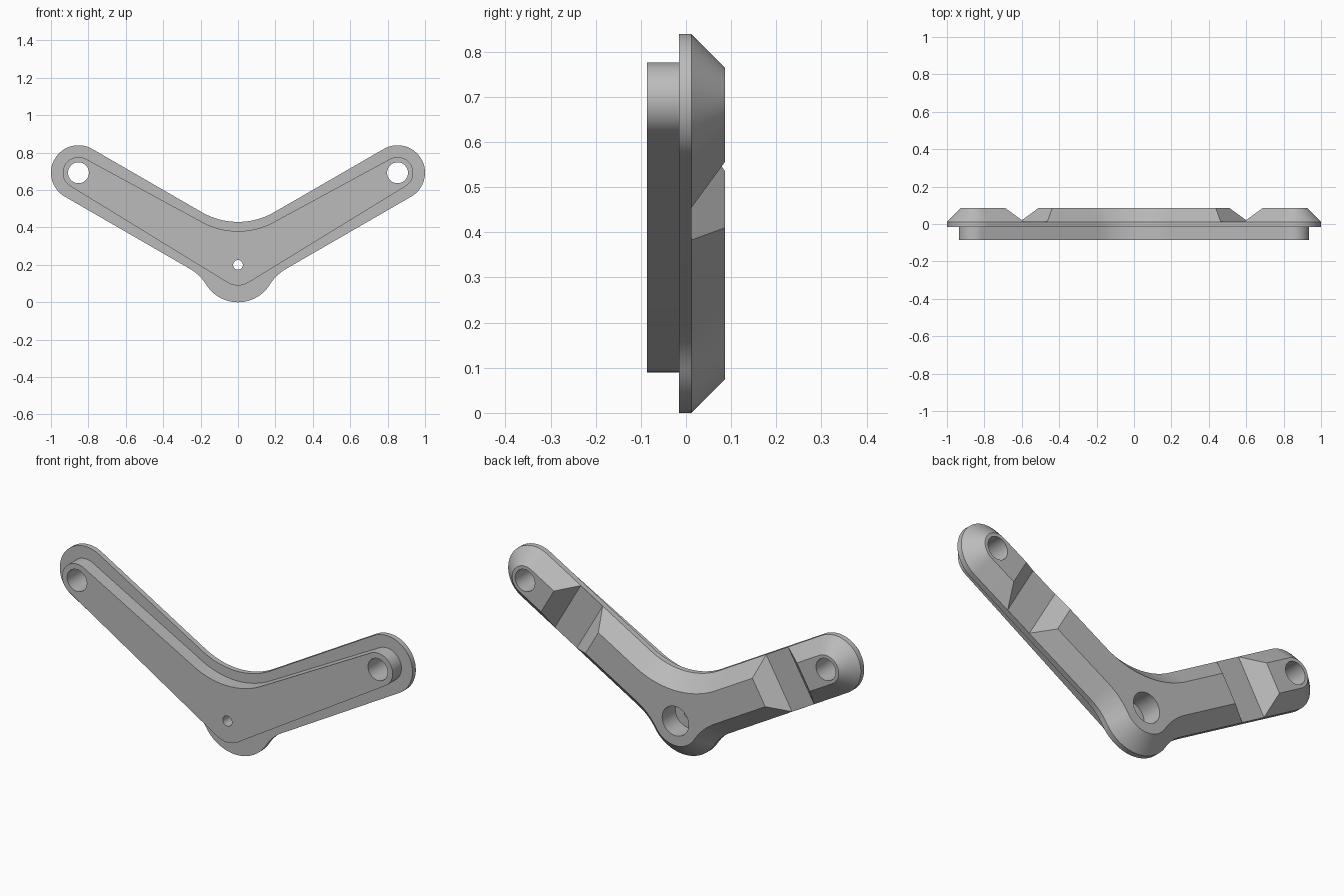
import bpy, bmesh
from math import sin, cos, radians, degrees, asin, atan2, sqrt

old = bpy.data.objects.get("Cube")
if old:
    bpy.data.objects.remove(old)

# Main dimensions
HUB_Z = 0.2
ARM = 0.985
TILT = radians(30)
TIP = (ARM * cos(TILT), HUB_Z + ARM * sin(TILT))
FRONT, PLATE_FRONT, RIM, BACK = -0.086, -0.015, 0.012, 0.086

grey = bpy.data.materials.new("plain grey")
grey.use_nodes = True
colour = (0.5, 0.5, 0.5, 1)
grey.diffuse_color = colour
grey.node_tree.nodes["Principled BSDF"].inputs["Base Color"].default_value = colour


def arc(centre, r, a0, a1, n):
    """Points (x, z) along an arc, angles in degrees."""
    angles = [radians(a0 + (a1 - a0) * i / n) for i in range(n + 1)]
    return [(centre[0] + r * cos(a), centre[1] + r * sin(a)) for a in angles]


def mirrored(half):
    """Close a right-hand half outline across x = 0."""
    return half + [(-x, z) for x, z in reversed(half[1:-1])]


def plate_outline(inset):
    w, hub, fillet, crook = 0.147, 0.2, 0.25, 0.388
    along = sqrt((hub + fillet) ** 2 - (w + fillet) ** 2)
    beta = TILT - atan2(w + fillet, along)
    centre = ((hub + fillet) * cos(beta), HUB_Z + (hub + fillet) * sin(beta))
    b = degrees(beta)
    half = arc((0, HUB_Z), hub - inset, -90, b, 16)
    half += arc(centre, fillet + inset, b + 180, 120, 8)[1:]
    half += arc(TIP, w - inset, -60, 120, 32)
    half += arc((0, HUB_Z + (w + crook) / cos(TILT)), crook + inset, -60, -90, 12)
    return mirrored(half)


def rib_outline():
    hub, tip, crook = 0.11, 0.084, 0.4
    taper = degrees(asin((hub - tip) / ARM))
    slope = radians(30 - taper)
    half = arc((0, HUB_Z), hub, -90, -60 + taper, 8)
    half += arc(TIP, tip, -60 + taper, 120 - taper, 32)
    half += arc((0, HUB_Z + (hub + crook) / cos(slope)), crook, -60 - taper, -90, 12)
    return mirrored(half)


def loft(name, rings):
    """Solid through rings of equal point count, capped at both ends."""
    bm = bmesh.new()
    loops = [[bm.verts.new(p) for p in ring] for ring in rings]
    n = len(loops[0])
    for a, b in zip(loops, loops[1:]):
        for i in range(n):
            j = (i + 1) % n
            bm.faces.new((a[i], a[j], b[j], b[i]))
    bm.faces.new(loops[0])
    bm.faces.new(loops[-1])
    bmesh.ops.recalc_face_normals(bm, faces=bm.faces)
    mesh = bpy.data.meshes.new(name)
    bm.to_mesh(mesh)
    bm.free()
    mesh.materials.append(grey)
    obj = bpy.data.objects.new(name, mesh)
    bpy.context.collection.objects.link(obj)
    return obj


def at_depth(outline, y):
    return [(x, y, z) for x, z in outline]


def bore(name, centre, r, y0, y1):
    circle = arc(centre, r, 0, 360, 40)[:-1]
    return loft(name, [at_depth(circle, y0), at_depth(circle, y1)])


def combine(target, tool, operation):
    tool.hide_render = True
    mod = target.modifiers.new(tool.name, "BOOLEAN")
    mod.operation = operation
    mod.solver = "EXACT"
    mod.object = tool
    bpy.ops.object.select_all(action="DESELECT")
    bpy.context.view_layer.objects.active = target
    target.select_set(True)
    bpy.ops.object.modifier_apply(modifier=mod.name)
    bpy.data.objects.remove(tool)


# Plate with a bevelled back
outer = plate_outline(0)
bracket = loft("angled_bracket", [
    at_depth(outer, PLATE_FRONT),
    at_depth(outer, RIM),
    at_depth(plate_outline(BACK - RIM), BACK),
])

# Raised rib on the front
rib = loft("front_rib", [at_depth(rib_outline(), FRONT), at_depth(rib_outline(), 0)])
combine(bracket, rib, "UNION")

# Slanted-wall notches across the back of both arms
notch = [(0.52, 0.1125), (0.62, 0.0125), (0.764, 0.0125), (0.864, 0.1125)]
for side in (1, -1):
    rings = []
    for p in (-0.25, 0.25):
        rings.append([(side * (s * cos(TILT) - p * sin(TILT)), y,
                       HUB_Z + s * sin(TILT) + p * cos(TILT)) for s, y in notch])
    combine(bracket, loft("notch_cutter", rings), "DIFFERENCE")

    # Through hole at the arm tip
    tip_hole = bore("tip_hole_cutter", (side * TIP[0], TIP[1]), 0.056, -0.2, 0.2)
    combine(bracket, tip_hole, "DIFFERENCE")

# Counterbored hub hole
combine(bracket, bore("hub_recess_cutter", (0, HUB_Z), 0.075, -0.02, 0.2), "DIFFERENCE")
combine(bracket, bore("hub_hole_cutter", (0, HUB_Z), 0.026, -0.2, 0.2), "DIFFERENCE")

bpy.ops.object.shade_smooth_by_angle(angle=radians(25))
